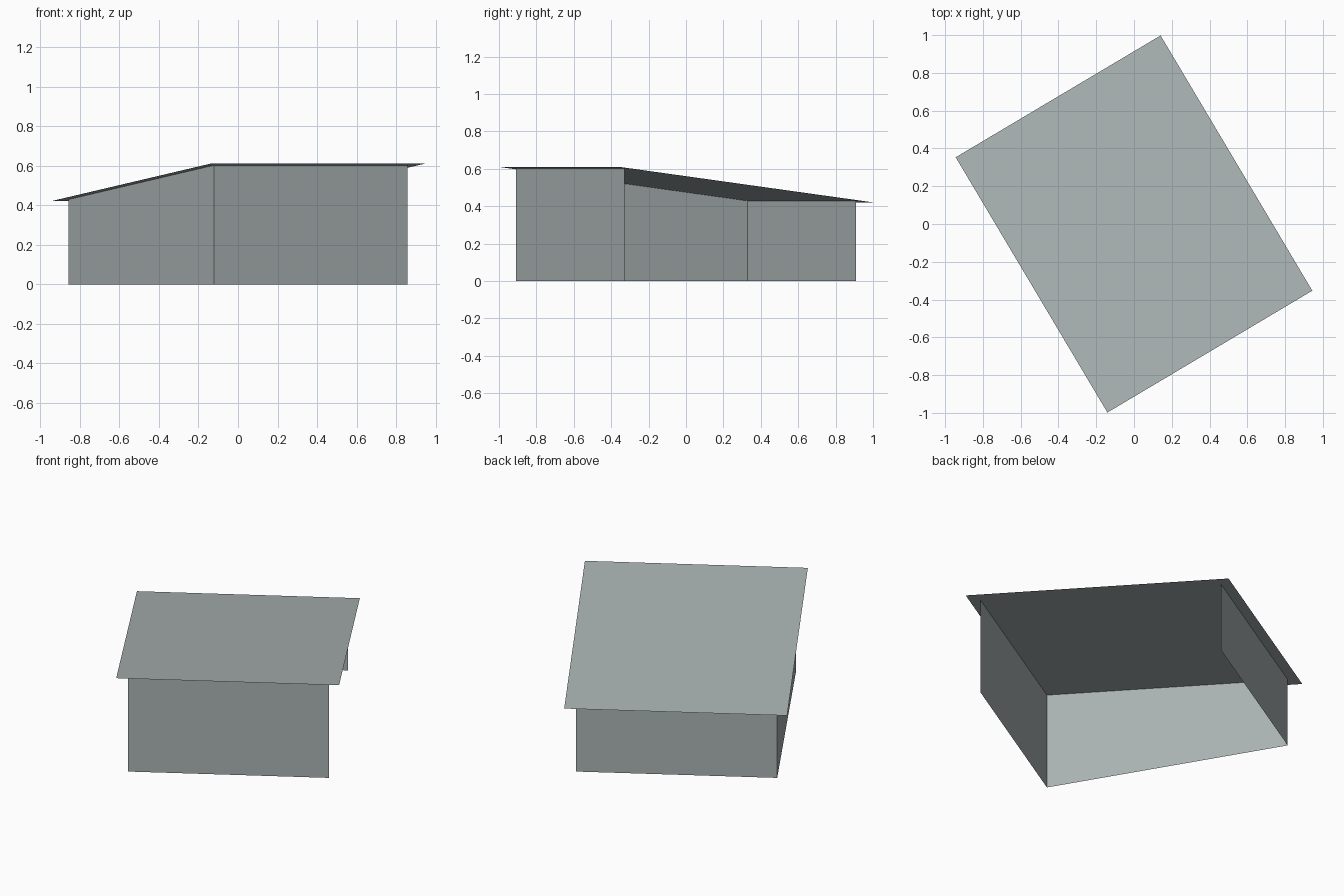
import bpy
from mathutils import Vector

if "Cube" in bpy.data.objects:
    bpy.data.objects.remove(bpy.data.objects["Cube"])

# One flat grey-green colour for the whole shelter
grey = bpy.data.materials.new("grey_green")
grey.diffuse_color = (0.40, 0.45, 0.445, 1.0)
grey.use_nodes = True
grey.node_tree.nodes["Principled BSDF"].inputs["Base Color"].default_value = grey.diffuse_color

# Local directions of the turned plan: along the eaves, and from high to low side
ALONG = Vector((1.085, 0.645)).normalized()
DOWN = Vector((-ALONG.y, ALONG.x))
ROOF_W, ROOF_D = 0.631, 0.786      # roof half sizes
WALL_W, WALL_D = 0.570, 0.720      # wall half sizes
HIGH, LOW = 0.61, 0.421


def plan(u, v):
    return ALONG * u + DOWN * v


def roof_z(v):
    return HIGH + (LOW - HIGH) * (v + ROOF_D) / (2 * ROOF_D)


def sheet(name, points):
    mesh = bpy.data.meshes.new(name)
    mesh.from_pydata(points, [], [range(len(points))])
    mesh.materials.append(grey)
    obj = bpy.data.objects.new(name, mesh)
    bpy.context.collection.objects.link(obj)


def wall(name, a, b):
    # Upright sheet from the ground to the sloping roof
    pa, pb = plan(*a), plan(*b)
    sheet(name, [(*pa, 0), (*pb, 0), (*pb, roof_z(b[1])), (*pa, roof_z(a[1]))])


# Three walls; the right side is open
wall("high_front_wall", (-WALL_W, -WALL_D), (WALL_W, -WALL_D))
wall("low_back_wall", (WALL_W, WALL_D), (-WALL_W, WALL_D))
wall("left_side_wall", (-WALL_W, WALL_D), (-WALL_W, -WALL_D))

# Single-slope overhanging roof
corners = [(-ROOF_W, -ROOF_D), (ROOF_W, -ROOF_D), (ROOF_W, ROOF_D), (-ROOF_W, ROOF_D)]
sheet("lean_to_roof", [(*plan(u, v), roof_z(v)) for u, v in corners])
